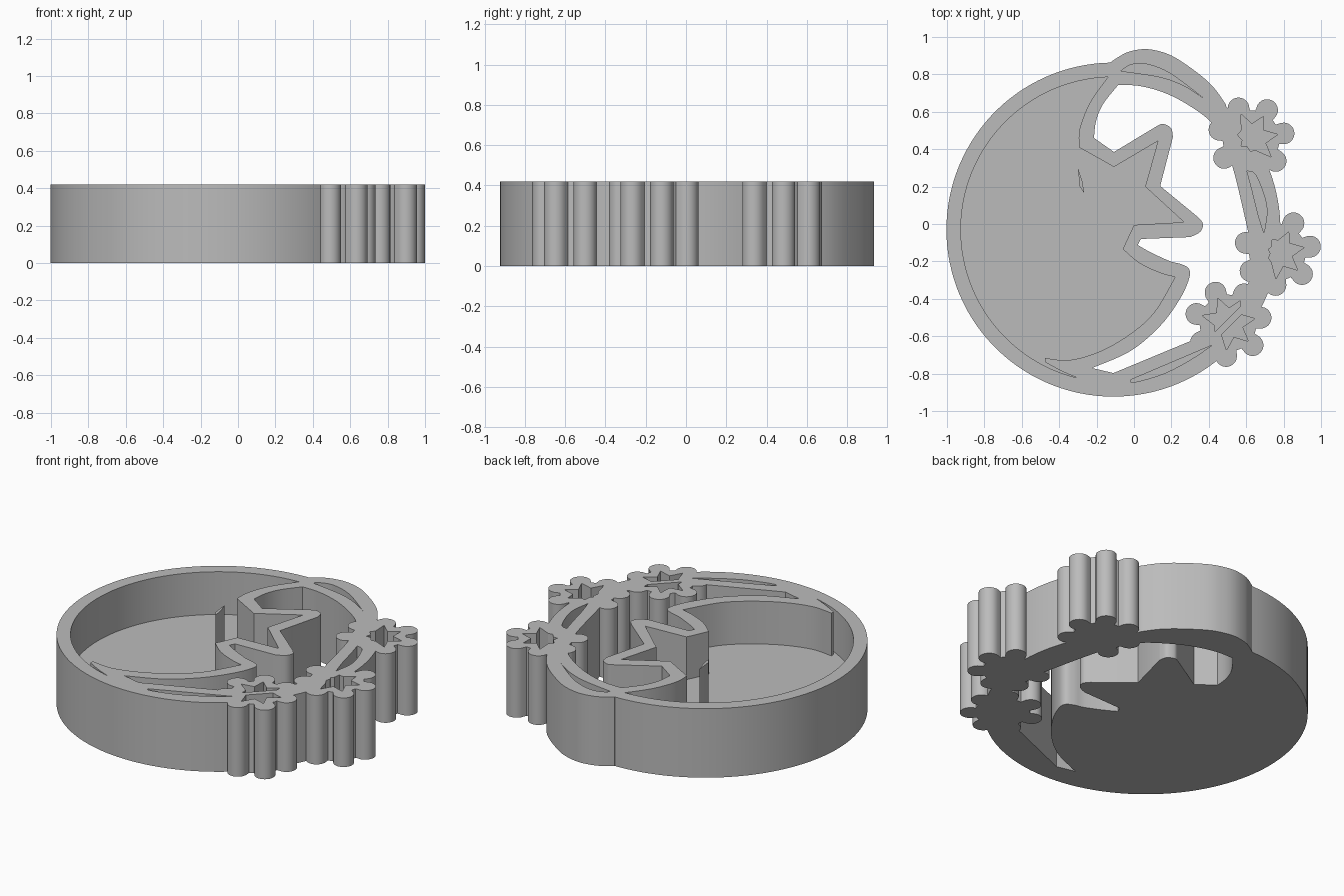
import bpy, bmesh, math
from math import cos, sin, radians, sqrt, tau

HEIGHT, FLOOR = 0.42, 0.16
CENTRE = (-0.11, -0.03)
PETALS, PHASE = 7, radians(9.5)

old = bpy.data.objects.get("Cube")
if old:
    bpy.data.objects.remove(old, do_unlink=True)

grey = bpy.data.materials.new("plain grey")
grey.use_nodes = True
grey.diffuse_color = (0.5, 0.5, 0.5, 1)
grey.node_tree.nodes["Principled BSDF"].inputs["Base Color"].default_value = (0.5, 0.5, 0.5, 1)


def smooth(points, steps=5):
    """Smooth curve through the points, sharp at both ends."""
    padded = [points[0]] + points + [points[-1]]
    out = []
    for a, b, c, d in zip(padded, padded[1:], padded[2:], padded[3:]):
        for i in range(steps):
            t = i / steps
            out.append(tuple(
                q + t * (r - p) / 2
                + t * t * (2 * p - 5 * q + 4 * r - s) / 2
                + t ** 3 * (3 * q - p - 3 * r + s) / 2
                for p, q, r, s in zip(a, b, c, d)))
    return out + [points[-1]]


def arc(radius, start, end, count):
    angles = [radians(start + (end - start) * i / count) for i in range(count + 1)]
    return [(CENTRE[0] + radius * cos(a), CENTRE[1] + radius * sin(a)) for a in angles]


def prism(name, points, low, high):
    """Upright prism over a closed outline."""
    clean = [p for i, p in enumerate(points) if math.dist(p, points[i - 1]) > 0.001]
    bm = bmesh.new()
    face = bm.faces.new([bm.verts.new((x, y, low)) for x, y in clean])
    grown = bmesh.ops.extrude_face_region(bm, geom=[face])["geom"]
    top = [v for v in grown if isinstance(v, bmesh.types.BMVert)]
    bmesh.ops.translate(bm, verts=top, vec=(0, 0, high - low))
    bmesh.ops.recalc_face_normals(bm, faces=bm.faces[:])
    mesh = bpy.data.meshes.new(name)
    bm.to_mesh(mesh)
    bm.free()
    mesh.materials.append(grey)
    obj = bpy.data.objects.new(name, mesh)
    bpy.context.collection.objects.link(obj)
    return obj


def combine(target, tool, operation):
    """Apply a boolean and drop the tool object."""
    mod = target.modifiers.new(operation.lower(), "BOOLEAN")
    mod.operation, mod.solver, mod.object = operation, "EXACT", tool
    bpy.ops.object.select_all(action="DESELECT")
    target.select_set(True)
    bpy.context.view_layer.objects.active = target
    bpy.ops.object.modifier_apply(modifier=mod.name)
    bpy.data.objects.remove(tool, do_unlink=True)


def flower(cx, cy, reach=0.176, petal=0.058, core=0.152, count=168):
    """Scalloped outline: round petals around a core."""
    out = []
    for i in range(count):
        angle = tau * i / count
        step = tau / PETALS
        off = (angle - PHASE + step / 2) % step - step / 2
        room = petal ** 2 - (reach * sin(off)) ** 2
        r = max(core, reach * cos(off) + sqrt(room)) if room > 0 else core
        out.append((cx + r * cos(angle), cy + r * sin(angle)))
    return out


def star(cx, cy, tips):
    """Star outline; each tip has its own share of the full reach."""
    out = []
    for i, share in enumerate(tips):
        inner = 0.08 * min(1, (share + tips[(i + 1) % PETALS]) / 2 + 0.1)
        for r, half in ((0.145 * share, 0), (inner, 0.5)):
            a = PHASE + tau * (i + half) / PETALS
            out.append((cx + r * cos(a), cy + r * sin(a)))
    return out


# Round body with a raised shoulder at the back
shoulder = smooth([(.49, .64), (.43, .725), (.35, .80), (.22, .89), (.13, .925),
                   (.05, .935), (-.03, .92), (-.08, .895), (-.125, .865)])
body = prism("crescent_tray", arc(0.893, 91, 407.5, 110) + shoulder, 0, HEIGHT)

# Open gap between the crescent, the big star and the ring
gap = (
    smooth([(-.085, .743), (.03, .738), (.166, .70), (.30, .63), (.42, .535), (.50, .39)])
    + smooth([(.50, .39), (.545, .24), (.61, -.04)])
    + smooth([(.64, -.12), (.65, -.21), (.63, -.28), (.59, -.35)])
    + [(.364, -.60), (-.11, -.797), (-.225, -.77)]
    + smooth([(-.225, -.77), (-.02, -.68), (.14, -.545), (.246, -.40), (.294, -.294),
              (.294, -.24), (.25, -.214), (.19, -.198), (.086, -.15), (.02, -.112)])
    + [(.037, -.08)]
    + smooth([(.30, -.07), (.353, -.043), (.369, 0), (.342, .037)])
    + [(.14, .203)]
    + smooth([(.208, .465), (.198, .513), (.155, .535), (.123, .524)])
    + [(-.107, .385)]
    + smooth([(-.214, .46), (-.203, .55), (-.166, .64), (-.085, .743)]))
combine(body, prism("gap_cutter", gap, -0.1, HEIGHT + 0.1), "DIFFERENCE")

# Three flowers on the ring
flowers = [((.626, .455), (1, .95, 1, .52, .45, .45, 1)),
           ((.767, -.15), (1, .85, .5, .35, .4, 1, 1)),
           ((.503, -.53), (1, .95, 1, 1, .6, 1, 1))]
for centre, tips in flowers:
    combine(body, prism("flower", flower(*centre), 0, HEIGHT), "UNION")

# Recessed pockets: crescent with star, slim slivers, flower stars
main_pocket = (
    arc(0.816, 92, 256.5, 60)
    + smooth([(-.30, -.824), (-.39, -.785), (-.476, -.738)])
    + smooth([(-.476, -.717), (-.342, -.727), (-.18, -.68), (-.02, -.588),
              (.11, -.47), (.22, -.283)])
    + smooth([(.22, -.283), (.14, -.262), (.03, -.21), (-.06, -.134)])
    + [(0, -.005), (.267, .01), (.06, .20), (.128, .444), (-.107, .305)]
    + smooth([(-.294, .41), (-.29, .51), (-.235, .65), (-.14, .785)]))
back_sliver = (smooth([(-.07, .818), (-.02, .85), (.06, .856), (.19, .807), (.37, .674)])
               + smooth([(.37, .674), (.27, .738), (.14, .786), (-.07, .818)]))
side_sliver = (smooth([(.604, .283), (.647, .267), (.69, .17), (.711, .07), (.695, -.05)])
               + smooth([(.695, -.05), (.663, .053), (.63, .187), (.604, .283)]))
front_sliver = ([(-.02, -.834)]
                + smooth([(.42, -.647), (.30, -.727), (.166, -.797), (.03, -.84), (-.02, -.845)]))
pockets = [main_pocket, back_sliver, side_sliver, front_sliver]
pockets += [star(*centre, tips) for centre, tips in flowers]
for outline in pockets:
    combine(body, prism("pocket_cutter", outline, FLOOR, HEIGHT + 0.1), "DIFFERENCE")

# Standing fin in the big pocket, and the bar across the front flower
fin = prism("pocket_fin", [(-.30, .30), (-.275, .225), (-.267, .166), (-.29, .20)],
            FLOOR - 0.02, HEIGHT)
bar = prism("flower_bar", [(.42, -.59), (.44, -.62), (.61, -.45), (.59, -.42)],
            FLOOR - 0.02, HEIGHT)

for obj in (body, fin, bar):
    bpy.ops.object.select_all(action="DESELECT")
    obj.select_set(True)
    bpy.context.view_layer.objects.active = obj
    bpy.ops.object.shade_smooth_by_angle(angle=radians(30))
